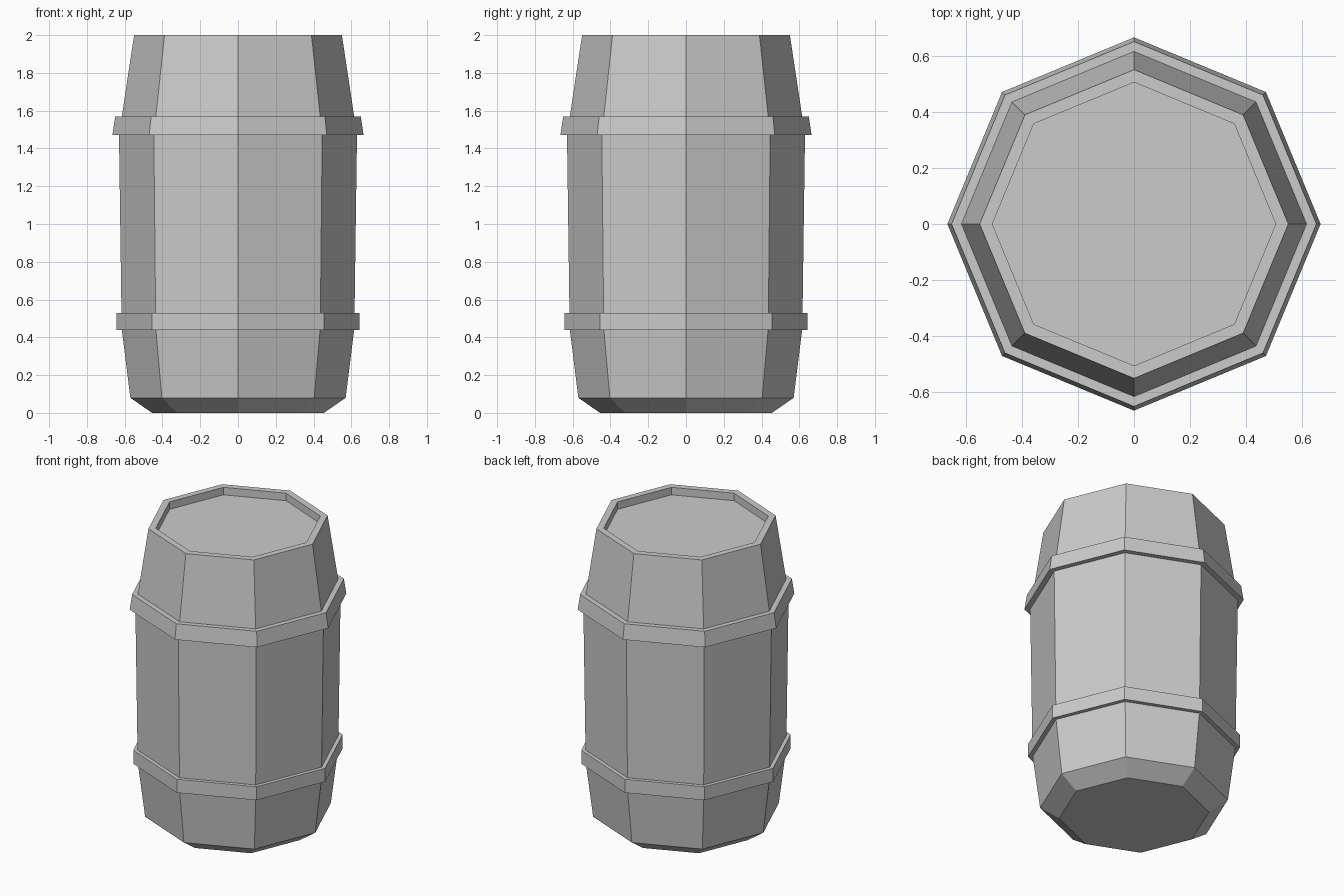
import bpy, bmesh
from math import cos, sin, pi

if "Cube" in bpy.data.objects:
    bpy.data.objects.remove(bpy.data.objects["Cube"])

SIDES = 8


def lathe(name, profile, caps=False, closed=False):
    """Sweep (radius, z) points around z with corners on the x and y axes."""
    bm = bmesh.new()
    rings = [[bm.verts.new((r * cos(2 * pi * i / SIDES), r * sin(2 * pi * i / SIDES), z))
              for i in range(SIDES)] for r, z in profile]
    pairs = list(zip(rings, rings[1:]))
    if closed:
        pairs.append((rings[-1], rings[0]))
    for a, b in pairs:
        for i in range(SIDES):
            j = (i + 1) % SIDES
            bm.faces.new((a[i], a[j], b[j], b[i]))
    if caps:
        bm.faces.new(rings[0][::-1])
        bm.faces.new(rings[-1])
    bmesh.ops.recalc_face_normals(bm, faces=bm.faces)
    mesh = bpy.data.meshes.new(name)
    bm.to_mesh(mesh)
    bm.free()
    obj = bpy.data.objects.new(name, mesh)
    bpy.context.collection.objects.link(obj)
    return obj


# Barrel body: chamfered base, bulging staves, rim and recessed lid
lathe("barrel_body", [
    (0.455, 0.0), (0.57, 0.08), (0.615, 0.44), (0.617, 0.53),
    (0.63, 1.47), (0.615, 1.57), (0.55, 2.0), (0.505, 2.0), (0.505, 1.95),
], caps=True)

# Hoops, with their inner edges seated just inside the staves
lathe("lower_hoop", [(0.61, 0.44), (0.643, 0.44), (0.643, 0.53), (0.61, 0.53)], closed=True)
lathe("upper_hoop", [(0.625, 1.47), (0.665, 1.47), (0.65, 1.57), (0.61, 1.57)], closed=True)
